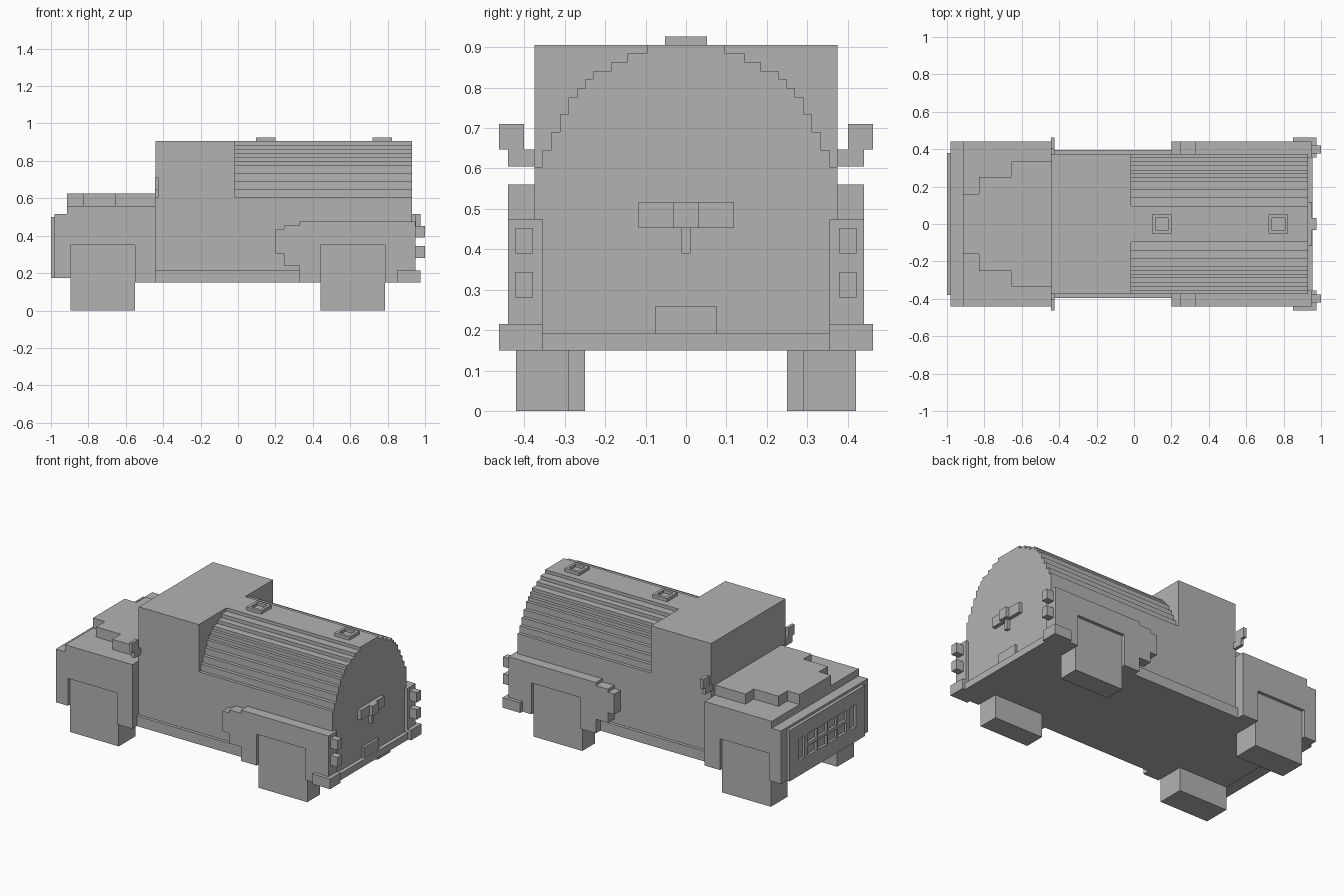
import bpy, bmesh
from mathutils import Vector

cube = bpy.data.objects.get("Cube")
if cube:
    bpy.data.objects.remove(cube, do_unlink=True)

grey = bpy.data.materials.new("plain_grey")
grey.use_nodes = True
grey.diffuse_color = (0.45, 0.45, 0.45, 1)
grey.node_tree.nodes["Principled BSDF"].inputs["Base Color"].default_value = (0.45, 0.45, 0.45, 1)


def finish(name, bm):
    bmesh.ops.recalc_face_normals(bm, faces=bm.faces)
    mesh = bpy.data.meshes.new(name)
    bm.to_mesh(mesh)
    bm.free()
    mesh.materials.append(grey)
    obj = bpy.data.objects.new(name, mesh)
    bpy.context.collection.objects.link(obj)
    return obj


def prism(name, outline, start, end, axis):
    """Extrude a 2D outline along x (outline in y, z), y (x, z) or z (x, y)."""
    bm = bmesh.new()
    place = {"x": lambda a, b: (start, a, b),
             "y": lambda a, b: (a, start, b),
             "z": lambda a, b: (a, b, start)}[axis]
    face = bm.faces.new([bm.verts.new(place(a, b)) for a, b in outline])
    made = bmesh.ops.extrude_face_region(bm, geom=[face])["geom"]
    shift = Vector([(end - start) * (axis == k) for k in "xyz"])
    bmesh.ops.translate(bm, vec=shift, verts=[g for g in made if isinstance(g, bmesh.types.BMVert)])
    return finish(name, bm)


def box(name, x, y, z):
    outline = [(x[0], y[0]), (x[1], y[0]), (x[1], y[1]), (x[0], y[1])]
    return prism(name, outline, z[0], z[1], "z")


def pair(name, x, y, z):
    box("left_" + name, x, y, z)
    box("right_" + name, x, (-y[1], -y[0]), z)


def cut(obj, holes):
    for i, (x, y, z) in enumerate(holes):
        cutter = box(obj.name + "_cutter", x, y, z)
        cutter.hide_render = True
        cutter.hide_viewport = True
        mod = obj.modifiers.new("hole", "BOOLEAN")
        mod.operation = "DIFFERENCE"
        mod.solver = "EXACT"
        mod.object = cutter


# Cab and stepped barrel-roofed cargo body
box("cab", (-0.44, -0.015), (-0.375, 0.375), (0.15, 0.905))
steps = [(0.375, 0.603), (0.355, 0.646), (0.333, 0.69), (0.312, 0.733), (0.29, 0.775), (0.27, 0.797),
         (0.25, 0.82), (0.23, 0.84), (0.185, 0.862), (0.145, 0.885), (0.095, 0.905)]
half = [(steps[0][0], 0.15)]
for i, (w, z) in enumerate(steps):
    half.append((w, z))
    if i + 1 < len(steps):
        half.append((steps[i + 1][0], z))
prism("cargo_body", half + [(-y, z) for y, z in reversed(half)], -0.015, 0.93, "x")
pair("sill", (-0.44, 0.33), (0.375, 0.395), (0.15, 0.215))

# Nose, front fenders and stepped bonnet
nose = [(-0.98, 0.175), (-0.895, 0.175), (-0.895, 0.15), (-0.44, 0.15),
        (-0.44, 0.56), (-0.915, 0.56), (-0.915, 0.515), (-0.98, 0.515)]
prism("nose", nose, -0.375, 0.375, "y")
front = [(-0.98, 0.175), (-0.895, 0.175), (-0.895, 0.35), (-0.55, 0.35), (-0.55, 0.15),
         (-0.44, 0.15), (-0.44, 0.56), (-0.915, 0.56), (-0.915, 0.515), (-0.98, 0.515)]
rear = [(0.2, 0.305), (0.245, 0.305), (0.245, 0.24), (0.33, 0.24), (0.33, 0.15), (0.44, 0.15),
        (0.44, 0.35), (0.785, 0.35), (0.785, 0.15), (0.95, 0.15), (0.95, 0.475),
        (0.33, 0.475), (0.33, 0.455), (0.245, 0.455), (0.245, 0.435), (0.2, 0.435)]
for side, s in (("left", 1), ("right", -1)):
    prism(side + "_front_fender", front, 0.375 * s, 0.44 * s, "y")
    prism(side + "_rear_fender", rear, 0.375 * s, 0.44 * s, "y")
edge = [(-0.915, 0.16), (-0.83, 0.16), (-0.83, 0.25), (-0.655, 0.25), (-0.655, 0.335), (-0.44, 0.335)]
prism("bonnet", edge + [(x, -y) for x, y in reversed(edge)], 0.56, 0.625, "z")

# Grille plate with headlight slots and two rows of openings
grille = box("grille", (-1.0, -0.98), (-0.38, 0.38), (0.175, 0.5))
depth = (-1.05, -0.984)
holes = [(depth, (0.23, 0.29), (0.27, 0.41)), (depth, (-0.29, -0.23), (0.27, 0.41))]
for col in range(4):
    y = -0.195 + col * 0.1
    for z in (0.27, 0.35):
        holes.append((depth, (y, y + 0.09), (z, z + 0.06)))
cut(grille, holes)

# Wheels
pair("front_wheel", (-0.895, -0.55), (0.25, 0.42), (0, 0.35))
pair("rear_wheel", (0.44, 0.785), (0.29, 0.42), (0, 0.35))

# Mirrors
pair("mirror_arm", (-0.445, -0.425), (0.37, 0.44), (0.605, 0.647))
pair("mirror", (-0.445, -0.425), (0.4, 0.463), (0.647, 0.71))

# Roof hatches: raised square rims
for name, x in (("front_hatch", 0.097), ("rear_hatch", 0.72)):
    hatch = box(name, (x, x + 0.104), (-0.052, 0.052), (0.9, 0.926))
    cut(hatch, [((x + 0.018, x + 0.086), (-0.034, 0.034), (0.907, 1.0))])

# Tail: corner strips, bumpers, lamps, door latch and plate
pair("rear_corner", (0.93, 0.95), (0.355, 0.375), (0.15, 0.475))
pair("bumper_corner", (0.85, 0.975), (0.355, 0.462), (0.15, 0.215))
box("rear_bumper", (0.93, 0.955), (-0.355, 0.355), (0.15, 0.193))
for name, z in (("upper_lamp", 0.39), ("lower_lamp", 0.281)):
    pair(name, (0.95, 1.0), (0.378, 0.421), (z, z + 0.063))
box("latch_bar", (0.93, 0.953), (-0.118, 0.118), (0.453, 0.517))
box("latch_centre", (0.93, 0.975), (-0.032, 0.032), (0.453, 0.517))
box("latch_stem", (0.93, 0.953), (-0.011, 0.011), (0.39, 0.453))
box("number_plate", (0.93, 0.945), (-0.075, 0.075), (0.193, 0.26))
